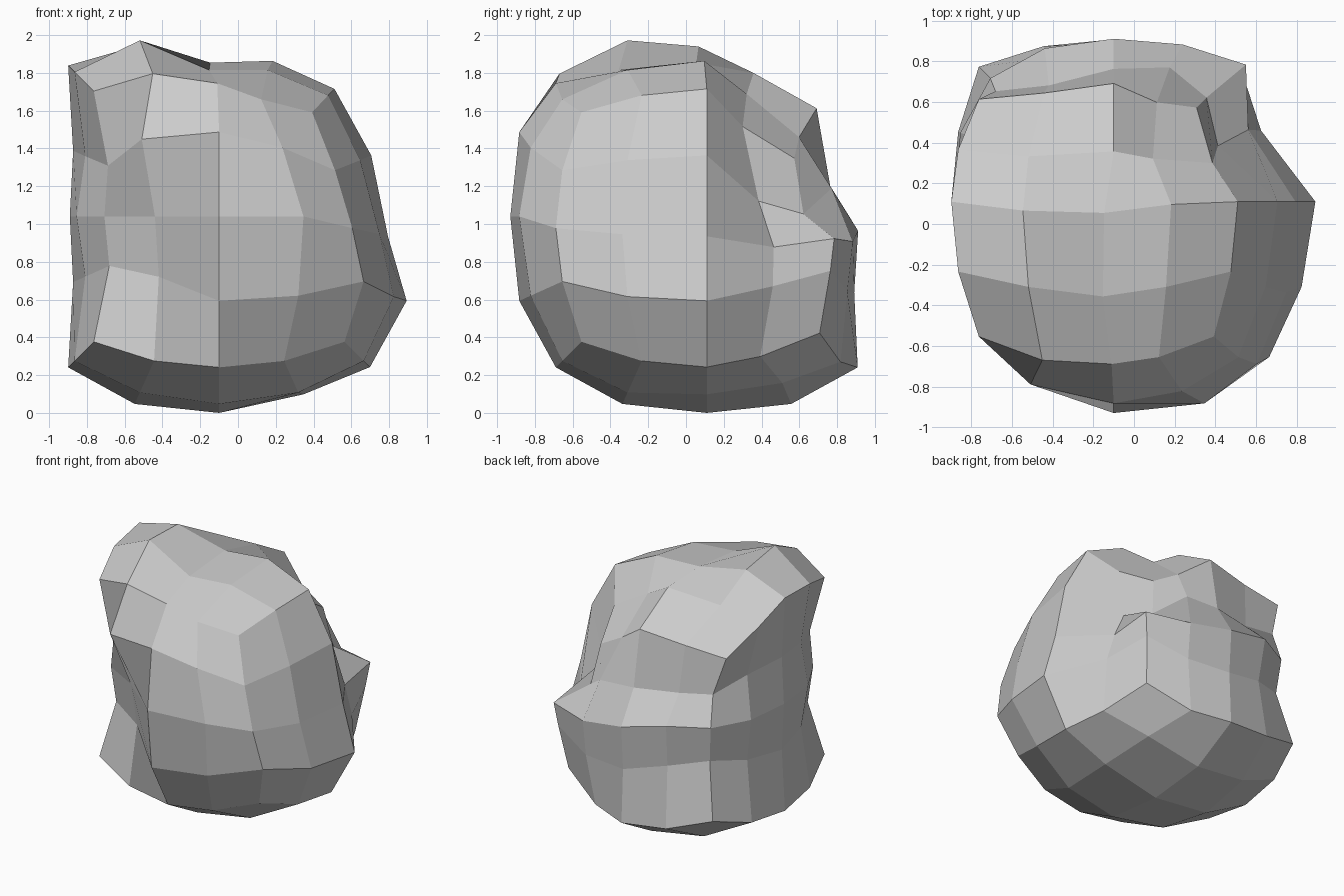
import bpy, bmesh, math
from mathutils import Vector

if "Cube" in bpy.data.objects:
    bpy.data.objects.remove(bpy.data.objects["Cube"])

CENTRE = Vector((-0.10, 0.11, 1.04))

# Dents: direction, angular reach (degrees), falloff power, push vector
DENTS = [
    ((-0.2, 0.62, 0.76), 42, 2, (0, -0.24, -0.25)),         # slope at upper back
    ((0.8, -0.15, 0.58), 60, 3, (-0.19, 0, -0.125)),        # slope at upper right
    ((0.54, 0.55, 0.67), 30, 2, (-0.15, -0.22, -0.21)),     # hollow at upper back right
    ((0.6, 0.8, 0), 55, 2, (0, 0.02, -0.14)),               # sag at back right
    ((0.67, 0.67, -0.32), 24, 2, (0.11, 0.12, 0.05)),       # bulge at lower back right
    ((0.58, 0.58, -0.58), 24, 2, (-0.14, -0.14, 0.10)),     # worn corner at lower back right
    ((0.08, -0.55, 0.83), 27, 2, (0, 0, -0.11)),            # dip above the front
    ((0, -0.05, 1), 30, 2, (0, -0.04, -0.18)),              # dip on top
    ((-0.38, -0.85, 0.38), 21, 2, (-0.09, -0.19, 0.09)),    # bump at upper front left
    ((0.42, 0.15, -0.9), 22, 2, (0, 0, 0.06)),              # flat spot underneath
]


def smooth(x, low, high):
    t = min(1, max(0, (x - low) / (high - low)))
    return t * t * (3 - 2 * t)


def rock_point(co):
    # rounded cube
    d = Vector([c * 0.9 if abs(c) < 0.9 else c for c in co]).normalized()
    off_axis = math.degrees(math.acos(min(1, max(abs(c) for c in d))))
    p = d * (1.04 + 0.09 * off_axis / 45)
    # hollow belt round the left and back, at mid height
    height = abs(math.degrees(math.asin(d.z)))
    flat = Vector((d.x, d.y, 0))
    turn = math.degrees(flat.angle(Vector((1, -1, 0)), 0))
    p *= 1 - 0.24 * smooth(turn, 46, 70) * (1 - smooth(height, 22, 35))
    # local dents
    for axis, reach, power, push in DENTS:
        t = math.degrees(d.angle(Vector(axis))) / reach
        if t < 1:
            p += Vector(push) * (1 - t ** power)
    return p + CENTRE


# Boulder: each cube side is a 4 x 4 grid
bm = bmesh.new()
bmesh.ops.create_cube(bm, size=2)
bmesh.ops.subdivide_edges(bm, edges=bm.edges[:], cuts=3, use_grid_fill=True)
for v in bm.verts:
    v.co = rock_point(v.co)
bmesh.ops.recalc_face_normals(bm, faces=bm.faces[:])
mesh = bpy.data.meshes.new("boulder")
bm.to_mesh(mesh)
bm.free()
boulder = bpy.data.objects.new("boulder", mesh)
bpy.context.collection.objects.link(boulder)
